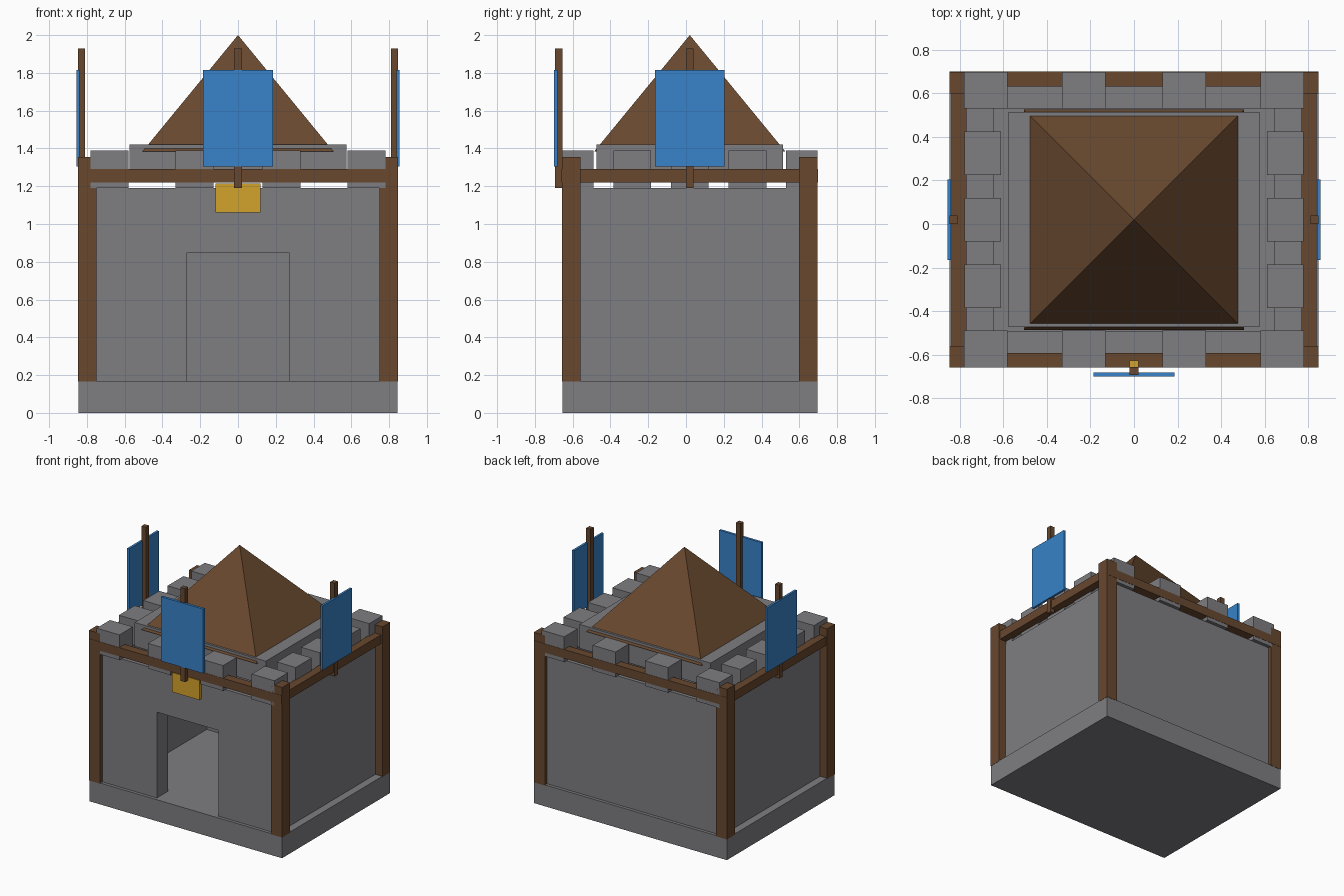
import bpy, math

if "Cube" in bpy.data.objects:
    bpy.data.objects.remove(bpy.data.objects["Cube"])

CY = 0.02  # centre of the tower in y (the front banner sticks out)


def material(name, rgb):
    m = bpy.data.materials.new(name)
    m.diffuse_color = (*rgb, 1)
    m.use_nodes = True
    m.node_tree.nodes["Principled BSDF"].inputs["Base Color"].default_value = m.diffuse_color
    return m


stone = material("dark_stone", (0.21, 0.21, 0.225))
wood = material("wood", (0.14, 0.065, 0.028))
blue = material("blue_cloth", (0.04, 0.225, 0.58))
gold = material("gold", (0.65, 0.36, 0.025))


def box(name, x, y, z, mat=stone):
    """Box from (min, max) ranges on each axis."""
    bpy.ops.mesh.primitive_cube_add(size=1, location=[(r[0] + r[1]) / 2 for r in (x, y, z)])
    o = bpy.context.object
    o.name = name
    o.scale = [r[1] - r[0] for r in (x, y, z)]
    bpy.ops.object.transform_apply(location=False, rotation=False, scale=True)
    o.data.materials.append(mat)
    return o


def around(c, half):
    return (c - half, c + half)


def cut(target, cutter):
    cutter.hide_render = True
    mod = target.modifiers.new("cut", "BOOLEAN")
    mod.operation = "DIFFERENCE"
    mod.solver = "EXACT"
    mod.object = cutter
    bpy.context.view_layer.objects.active = target
    bpy.ops.object.modifier_apply(modifier=mod.name)
    bpy.data.objects.remove(cutter, do_unlink=True)


# Stone base and hollow walls with a doorway
box("base", (-0.845, 0.845), around(CY, 0.675), (0, 0.17))
walls = box("walls", (-0.785, 0.785), around(CY, 0.65), (0.17, 1.19))
cut(walls, box("room_cutter", (-0.645, 0.645), around(CY, 0.51), (0.1, 1.3)))
cut(walls, box("door_cutter", (-0.27, 0.27), (-0.8, -0.4), (0.1, 0.85)))

# Battlements: four blocks front and back, three on each side
for s in (-1, 1):
    for x in (-0.68, -0.23, 0.23, 0.68):
        box("battlement", around(x, 0.1), around(CY + s * 0.593, 0.084), (1.19, 1.39))
    for y in (-0.305, 0, 0.305):
        box("battlement_side", around(s * 0.693, 0.083), around(CY + y, 0.1), (1.19, 1.39))

# Timber corner posts and rails
for sx in (-1, 1):
    for sy in (-1, 1):
        box("corner_post", around(sx * 0.798, 0.049), around(CY + sy * 0.628, 0.049),
            (0.165, 1.355), wood)
    box("side_rail", around(sx * 0.802, 0.034), around(CY, 0.67), (1.22, 1.29), wood)
    box("long_rail", (-0.845, 0.845), around(CY + sx * 0.645, 0.034), (1.22, 1.29), wood)

# Roof slab and pyramid roof
box("roof_slab", (-0.575, 0.575), around(CY, 0.493), (1.23, 1.42))
bpy.ops.mesh.primitive_cone_add(vertices=4, radius1=0.505 * math.sqrt(2), depth=0.615,
                                location=(0, CY, 1.385 + 0.3075),
                                rotation=(0, 0, math.pi / 4))
roof = bpy.context.object
roof.name = "pyramid_roof"
roof.data.materials.append(wood)

# Banners on poles: front and both sides
box("front_pole", (-0.02, 0.02), (-0.693, -0.655), (1.19, 1.93), wood)
box("front_banner", (-0.185, 0.185), (-0.7, -0.68), (1.305, 1.815), blue)
for s in (-1, 1):
    box("side_pole", around(s * 0.828, 0.019), around(CY, 0.02), (1.19, 1.93), wood)
    box("side_banner", around(s * 0.847, 0.009), around(CY, 0.185), (1.305, 1.815), blue)

# Gold plaque above the door with its hanger
box("plaque", (-0.12, 0.12), (-0.655, -0.625), (1.06, 1.215), gold)
box("plaque_hanger", (-0.02, 0.02), (-0.655, -0.625), (1.2, 1.32), gold)
